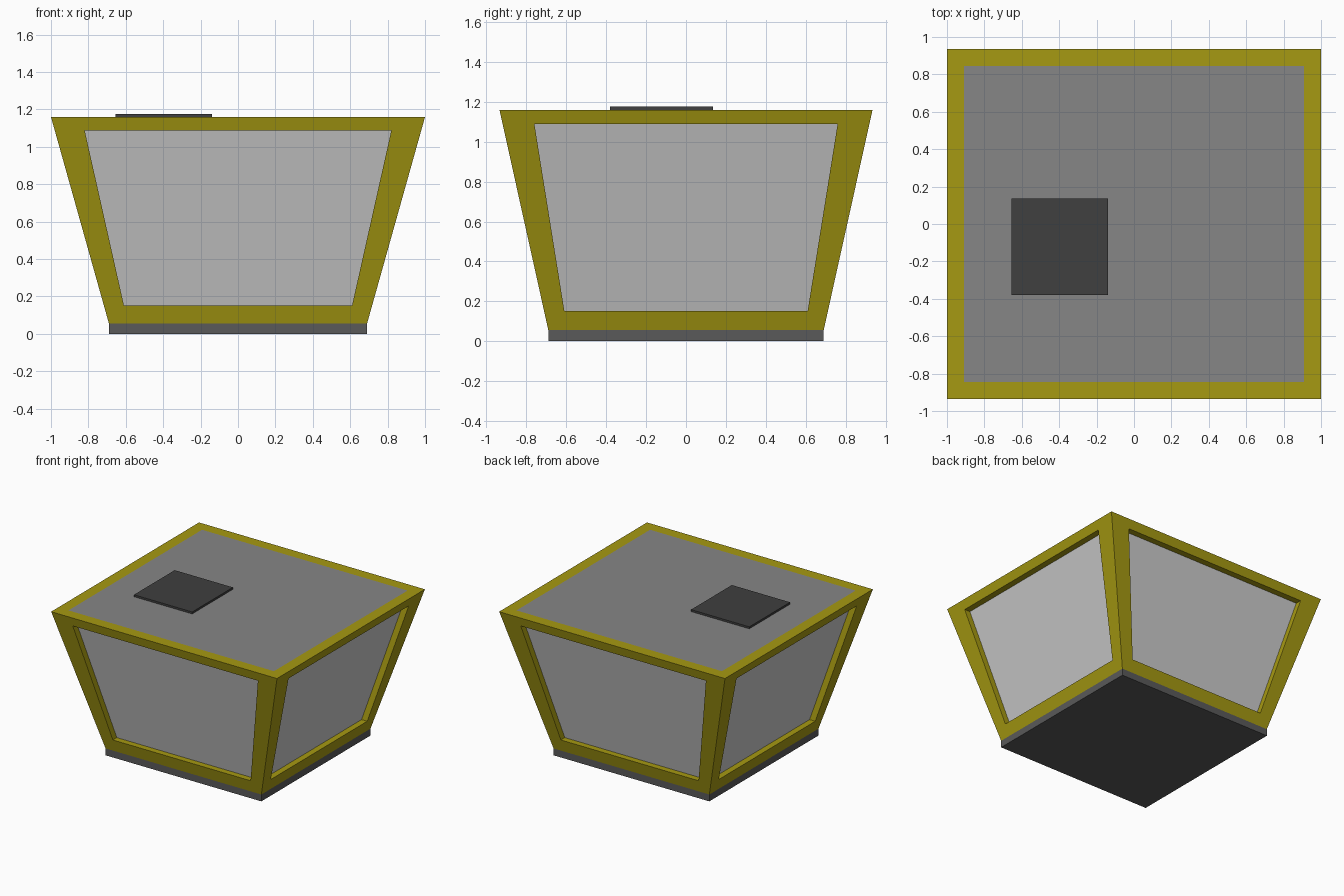
import bpy, bmesh
from mathutils import Vector

if "Cube" in bpy.data.objects:
    bpy.data.objects.remove(bpy.data.objects["Cube"])

Z0, Z1 = 0.055, 1.16           # frame bottom and top
BOT, TOP_X, TOP_Y = 0.69, 1.0, 0.935
RECESS = 0.05


def material(name, r, g, b):
    m = bpy.data.materials.new(name)
    m.diffuse_color = (r, g, b, 1)
    m.use_nodes = True
    m.node_tree.nodes["Principled BSDF"].inputs["Base Color"].default_value = m.diffuse_color
    return m


olive = material("olive", 0.38, 0.32, 0.006)
mid_grey = material("mid_grey", 0.24, 0.24, 0.24)
dark_grey = material("dark_grey", 0.1, 0.1, 0.1)
black_grey = material("black_grey", 0.05, 0.05, 0.05)


def make_object(name, faces, mat=None):
    """Build an object from a list of corner loops."""
    bm = bmesh.new()
    for f in faces:
        bm.faces.new([bm.verts.new(v) for v in f])
    bmesh.ops.remove_doubles(bm, verts=bm.verts, dist=1e-5)
    me = bpy.data.meshes.new(name)
    bm.to_mesh(me)
    bm.free()
    ob = bpy.data.objects.new(name, me)
    bpy.context.collection.objects.link(ob)
    if mat:
        me.materials.append(mat)
    return ob


def box(name, x0, x1, y0, y1, z0, z1, mat):
    bpy.ops.mesh.primitive_cube_add(size=1, location=((x0 + x1) / 2, (y0 + y1) / 2, (z0 + z1) / 2))
    ob = bpy.context.object
    ob.name = name
    ob.scale = (x1 - x0, y1 - y0, z1 - z0)
    ob.data.materials.append(mat)


def rect(hx, hy, z):
    return [Vector((sx * hx, sy * hy, z)) for sx, sy in ((-1, -1), (1, -1), (1, 1), (-1, 1))]


def ring(a, b):
    """Quads bridging two loops."""
    n = len(a)
    return [(a[i], a[(i + 1) % n], b[(i + 1) % n], b[i]) for i in range(n)]


low, high = rect(BOT, BOT, Z0), rect(TOP_X, TOP_Y, Z1)
frame = []

# Four sloping sides, each with a recessed window panel
sides = [("front_panel", 0.61, 0.82), ("right_panel", 0.61, 0.76),
         ("back_panel", 0.61, 0.82), ("left_panel", 0.61, 0.76)]
for i, (name, w0, w1) in enumerate(sides):
    j = (i + 1) % 4
    outer = [low[i], low[j], high[j], high[i]]
    along = (low[j] - low[i]).normalized()
    inward = Vector((0, 0, 1)).cross(along)
    mid0, mid1 = (low[i] + low[j]) / 2, (high[i] + high[j]) / 2

    def corner(z, w):
        return mid0.lerp(mid1, (z - Z0) / (Z1 - Z0)) + along * w

    opening = [corner(0.152, -w0), corner(0.152, w0), corner(1.088, w1), corner(1.088, -w1)]
    back = [v + inward * RECESS for v in opening]
    frame += ring(outer, opening) + ring(opening, back)
    make_object(name, [back])

# Top rim with a flush roof panel, closed underside
roof = rect(0.91, 0.845, Z1)
frame += ring(high, roof) + [low[::-1]]
make_object("frame", frame, olive)
make_object("roof_panel", [roof], mid_grey)

# Base plate and roof hatch
box("base_plate", -BOT, BOT, -BOT, BOT, 0, Z0, dark_grey)
box("roof_hatch", -0.655, -0.14, -0.38, 0.135, Z1, 1.176, black_grey)
